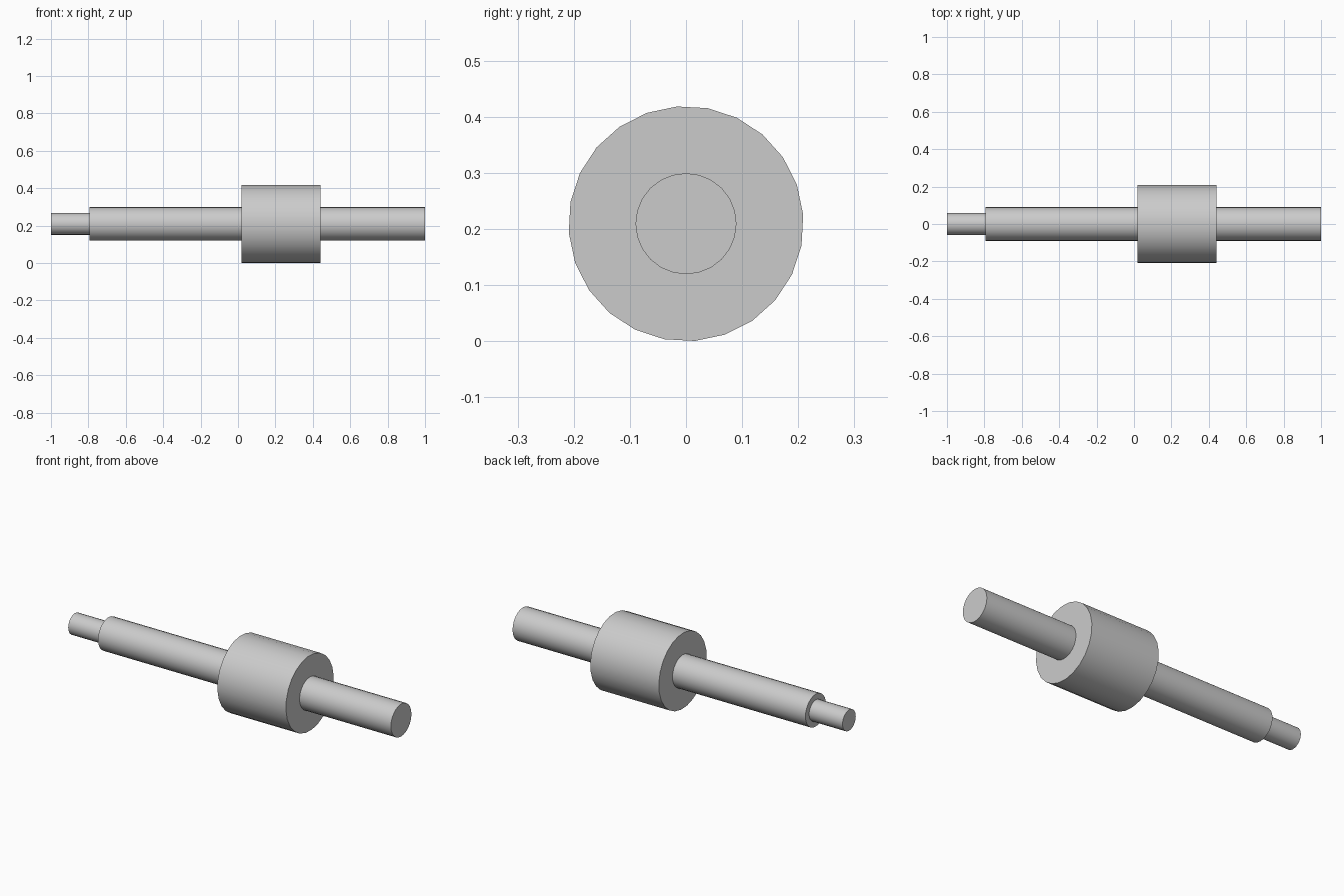
import bpy, math
from mathutils import Matrix

if "Cube" in bpy.data.objects:
    bpy.data.objects.remove(bpy.data.objects["Cube"])

steel = bpy.data.materials.new("grey_steel")
steel.diffuse_color = (0.6, 0.6, 0.6, 1)
steel.use_nodes = True
steel.node_tree.nodes["Principled BSDF"].inputs["Base Color"].default_value = steel.diffuse_color

AXIS_Z = 0.2095


def cylinder(name, x0, x1, radius, sides, turn=0.0):
    """Cylinder along x, centred on the shaft axis."""
    bpy.ops.mesh.primitive_cylinder_add(vertices=sides, radius=radius, depth=x1 - x0)
    ob = bpy.context.object
    ob.name = name
    ob.data.transform(Matrix.Rotation(math.radians(turn), 4, 'X')
                      @ Matrix.Rotation(math.pi / 2, 4, 'Y'))
    ob.location = ((x0 + x1) / 2, 0, AXIS_Z)
    ob.data.materials.append(steel)
    bpy.ops.object.shade_smooth_by_angle(angle=math.radians(30))
    return ob


# Thin journal at the left end
cylinder("end_journal", -1.0, -0.795, 0.058, 24)
# Main shaft on both sides of the drum
cylinder("left_shaft", -0.795, 0.02, 0.09, 24)
cylinder("right_shaft", 0.44, 1.0, 0.09, 24)
# Wide drum
cylinder("drum", 0.02, 0.44, 0.2095, 24, 4.4)
